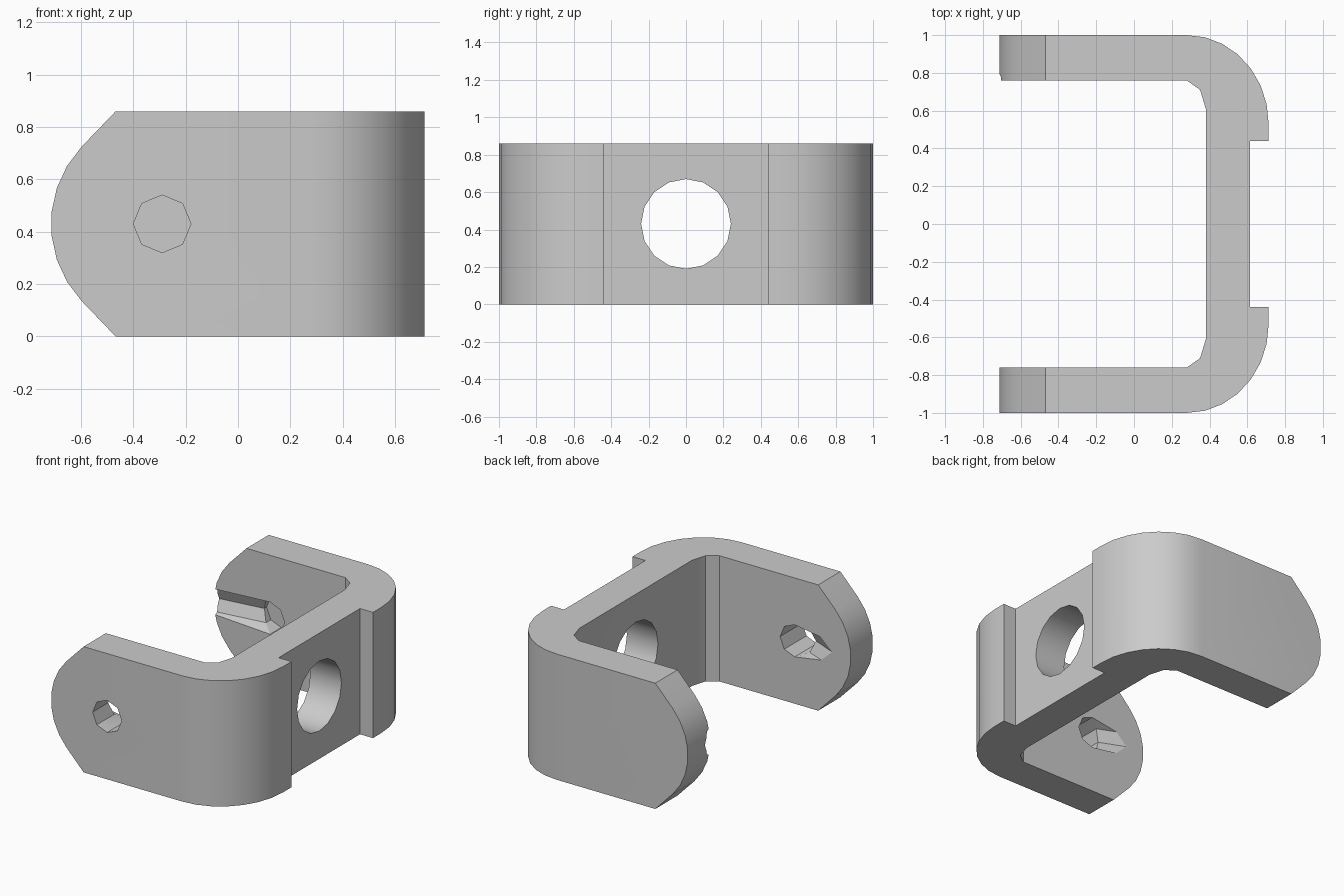
import bpy, bmesh
from math import sin, cos, pi, radians
from mathutils import Vector, Matrix

cube = bpy.data.objects.get("Cube")
if cube:
    bpy.data.objects.remove(cube, do_unlink=True)

H = 0.86          # height
MID = H / 2
HOLE_X = -0.29    # pin axis
R_PIN = 0.11
INNER = 0.76      # inner face of each arm

steel = bpy.data.materials.new("plain_grey")
steel.use_nodes = True
grey = (0.6, 0.6, 0.6, 1)
steel.diffuse_color = grey
steel.node_tree.nodes["Principled BSDF"].inputs["Base Color"].default_value = grey


def add_object(name, bm):
    bmesh.ops.recalc_face_normals(bm, faces=bm.faces)
    mesh = bpy.data.meshes.new(name)
    bm.to_mesh(mesh)
    bm.free()
    mesh.materials.append(steel)
    ob = bpy.data.objects.new(name, mesh)
    bpy.context.collection.objects.link(ob)
    return ob


def prism(name, points, sweep):
    """Close a 3D outline and extrude it along a vector."""
    bm = bmesh.new()
    face = bm.faces.new([bm.verts.new(p) for p in points])
    ext = bmesh.ops.extrude_face_region(bm, geom=[face])
    moved = [v for v in ext["geom"] if isinstance(v, bmesh.types.BMVert)]
    bmesh.ops.translate(bm, verts=moved, vec=sweep)
    return add_object(name, bm)


def rod(name, start, end, radius, sides):
    """Cylinder between two points, with corners on the vertical axis."""
    a, b = Vector(start), Vector(end)
    axis = (b - a).normalized()
    up = Vector((0, 0, 1))
    side = up.cross(axis).normalized()
    up = axis.cross(side)
    ring = [a + radius * (side * cos(2 * pi * i / sides) + up * sin(2 * pi * i / sides))
            for i in range(sides)]
    return prism(name, ring, b - a)


def combine(target, tool, operation):
    mod = target.modifiers.new(tool.name, "BOOLEAN")
    mod.operation, mod.object, mod.solver = operation, tool, "EXACT"
    bpy.context.view_layer.update()
    graph = bpy.context.evaluated_depsgraph_get()
    mesh = bpy.data.meshes.new_from_object(target.evaluated_get(graph))
    target.modifiers.clear()
    target.data = mesh
    bpy.data.objects.remove(tool, do_unlink=True)


# U-shaped plan with rounded corners and a recessed middle web
half = [(-0.715, INNER), (-0.715, 1)]
for i in range(8):
    a = pi / 2 * (1 - i / 7)
    half.append((0.28 + 0.433 * cos(a), 0.53 + 0.47 * sin(a)))
half += [(0.713, 0.44), (0.615, 0.44)]
inner = [(0.38, 0.61), (0.35, 0.71), (0.28, INNER)]
plan = half + [(x, -y) for x, y in reversed(half)]
plan += [(x, -y) for x, y in reversed(inner)] + inner
bracket = prism("bracket", [(x, y, 0) for x, y in plan], (0, 0, H))

# Rounded arm ends
tip = [(-0.468, 0), (1, 0), (1, H), (-0.468, H)]
for i in range(8):
    a = radians(43.4 - i * 12.4)
    tip.append((-0.285 - 0.43 * cos(a), MID + 0.43 * sin(a)))
envelope = prism("arm_envelope", [(x, -1.2, z) for x, z in tip], (0, 2.4, 0))
combine(bracket, envelope, "INTERSECT")

# Round hole in the web, pin hole in the front arm, blind pocket in the back arm
cutters = [
    rod("web_hole", (0.2, 0, MID), (0.9, 0, MID), 0.24, 16),
    rod("front_pin_hole", (HOLE_X, -1.2, MID), (HOLE_X, -0.6, MID), R_PIN, 8),
    rod("back_pin_pocket", (HOLE_X, 0.6, MID), (HOLE_X, INNER + 0.12, MID), R_PIN, 8),
    # Lead-in grooves running from the pin seats towards the arm ends
    rod("front_groove", (HOLE_X, -INNER, MID), (-0.6, -0.63, MID), R_PIN, 8),
    rod("back_groove", (HOLE_X, INNER, MID), (-0.85, INNER - 0.075, MID), R_PIN, 8),
]
for cutter in cutters:
    combine(bracket, cutter, "DIFFERENCE")

bpy.ops.object.select_all(action="DESELECT")
bracket.select_set(True)
bpy.context.view_layer.objects.active = bracket
bpy.ops.object.shade_smooth_by_angle(angle=radians(25))
